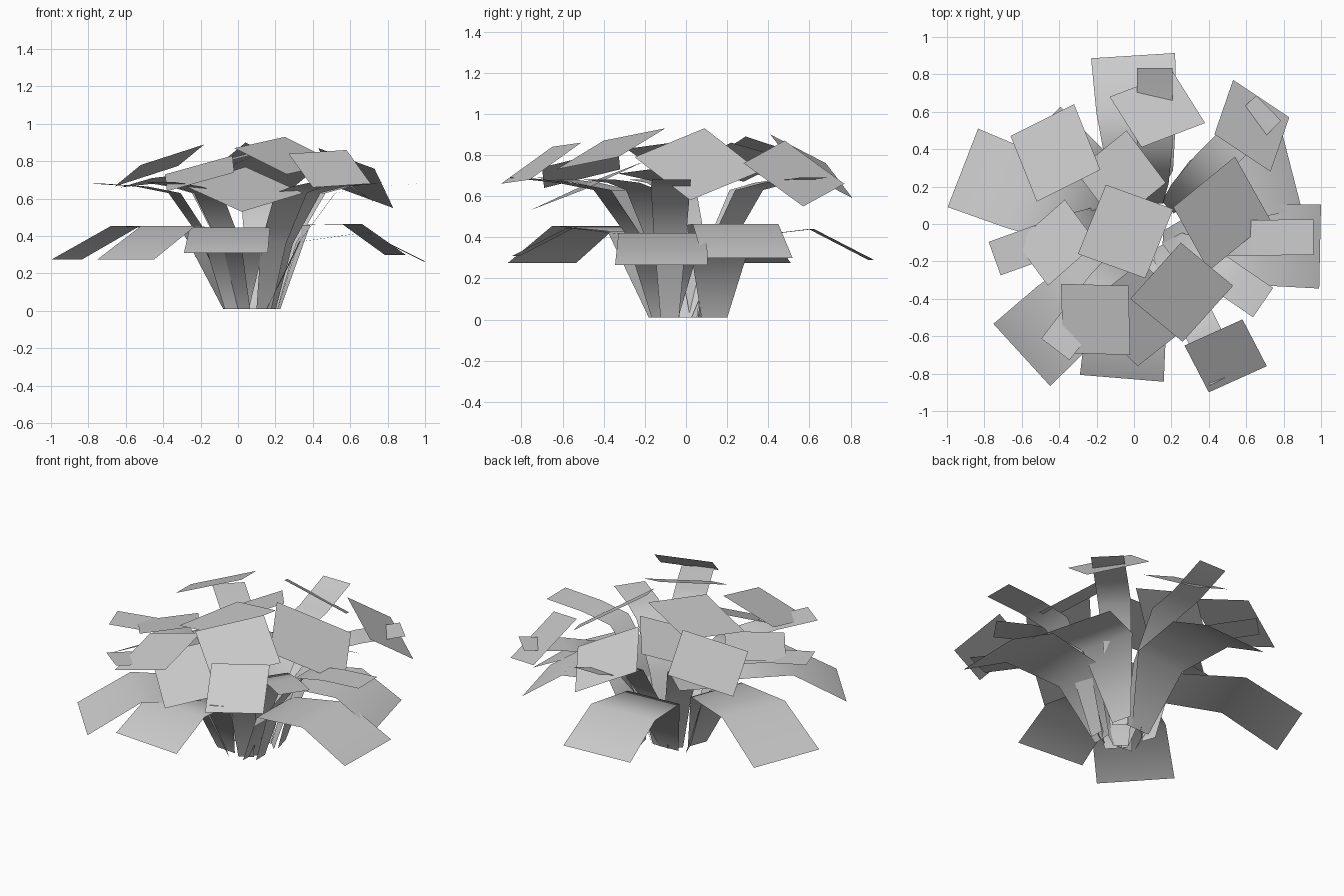
import bpy
from mathutils import Vector

cube = bpy.data.objects.get("Cube")
if cube:
    bpy.data.objects.remove(cube, do_unlink=True)

GREY = (0.6, 0.6, 0.6, 1.0)
leaf_mat = bpy.data.materials.new("leaf_grey")
leaf_mat.use_nodes = True
leaf_mat.diffuse_color = GREY
leaf_mat.node_tree.nodes["Principled BSDF"].inputs["Base Color"].default_value = GREY


def add_mesh(name, verts, faces, smooth=False):
    mesh = bpy.data.meshes.new(name)
    mesh.from_pydata(verts, [], faces)
    mesh.materials.append(leaf_mat)
    for poly in mesh.polygons:
        poly.use_smooth = smooth
    obj = bpy.data.objects.new(name, mesh)
    bpy.context.collection.objects.link(obj)


def frond(name, root, tip, profile):
    """Bent strip from root to tip; profile rows: share of reach, height, width."""
    start = Vector((*root, 0))
    reach = Vector((*tip, 0)) - start
    side = Vector((-reach.y, reach.x, 0)).normalized()
    verts = []
    for share, height, width in profile:
        mid = start + reach * share + Vector((0, 0, height))
        verts += [mid - side * width / 2, mid + side * width / 2]
    faces = [(i, i + 1, i + 3, i + 2) for i in range(0, len(verts) - 2, 2)]
    add_mesh(name, verts, faces, True)


def leaf_card(name, a, b, c):
    """Flat four-sided leaf from three neighbouring corners."""
    a, b, c = Vector(a), Vector(b), Vector(c)
    add_mesh(name, [a, b, c, a + c - b], [(0, 1, 2, 3)])


# Wide drooping fronds: root, tip, then knee, bend and tip heights
lower_fronds = [
    ((0.06, -0.1), (0.995, -0.12), 0.37, 0.42, 0.265),
    ((0.14, 0.12), (0.84, 0.3), 0.46, 0.465, 0.3),
    ((0.05, 0.02), (-0.005, 0.9), 0.4, 0.44, 0.29),
    ((0.04, -0.07), (-0.915, 0.3), 0.43, 0.455, 0.275),
    ((0.09, -0.07), (-0.6, -0.7), 0.43, 0.455, 0.275),
    ((0.0, -0.03), (-0.065, -0.825), 0.41, 0.445, 0.31),
]
for i, (root, tip, knee, bend, end) in enumerate(lower_fronds):
    frond(f"lower_frond_{i + 1}", root, tip,
          [(0.1, 0.01, 0.13), (0.29, knee, 0.35), (0.67, bend, 0.43), (1, end, 0.45)])

# Narrow upright fronds: root, tip, tip height
upper_fronds = [
    ((0.11, 0.03), (0.11, 0.835), 0.76),
    ((0.13, -0.08), (0.96, -0.07), 0.68),
    ((0.02, 0.09), (-0.745, -0.185), 0.68),
    ((0.12, -0.03), (0.69, -0.42), 0.68),
    ((0.12, 0.03), (0.72, 0.62), 0.69),
    ((0.07, -0.03), (-0.42, -0.67), 0.69),
    ((0.07, 0.03), (-0.46, 0.56), 0.69),
    ((0.1, -0.04), (0.49, -0.82), 0.69),
]
for i, (root, tip, end) in enumerate(upper_fronds):
    frond(f"upper_frond_{i + 1}", root, tip,
          [(0.1, 0.01, 0.09), (0.23, 0.36, 0.15), (0.47, 0.63, 0.19),
           (0.7, 0.665, 0.19), (1, end, 0.19)])

# Flat leaves capping the crown
cards = {
    "back": [(0.04, 0.41, 0.9), (-0.13, 0.68, 0.76), (0.21, 0.81, 0.59)],
    "back_left": [(0.43, 0.48, 0.87), (0.73, 0.28, 0.76), (0.83, 0.57, 0.55)],
    "front_left": [(0.27, -0.65, 0.84), (0.58, -0.51, 0.86), (0.71, -0.76, 0.68)],
    "front_right": [(-0.39, -0.32, 0.73), (-0.03, -0.33, 0.83), (-0.02, -0.7, 0.74)],
    "back_right": [(-0.66, 0.47, 0.665), (-0.52, 0.12, 0.78), (-0.18, 0.29, 0.89)],
    "side_left": [(0.21, 0.09, 0.93), (0.54, 0.36, 0.72), (0.73, 0.02, 0.58)],
    "inner_left": [(0.25, -0.1, 0.93), (-0.02, -0.4, 0.87), (0.26, -0.63, 0.73)],
    "front": [(0.04, -0.2, 0.77), (-0.29, -0.46, 0.67), (0.02, -0.76, 0.53)],
    "centre": [(-0.3, -0.16, 0.74), (-0.15, 0.21, 0.79), (0.21, 0.08, 0.88)],
    "inner_back": [(-0.04, 0.5, 0.78), (0.17, 0.22, 0.86), (-0.1, 0.0, 0.75)],
    "side_right": [(-0.63, -0.1, 0.66), (-0.37, 0.13, 0.69), (-0.2, -0.1, 0.74)],
}
for place, corners in cards.items():
    leaf_card(f"{place}_leaf", *corners)
